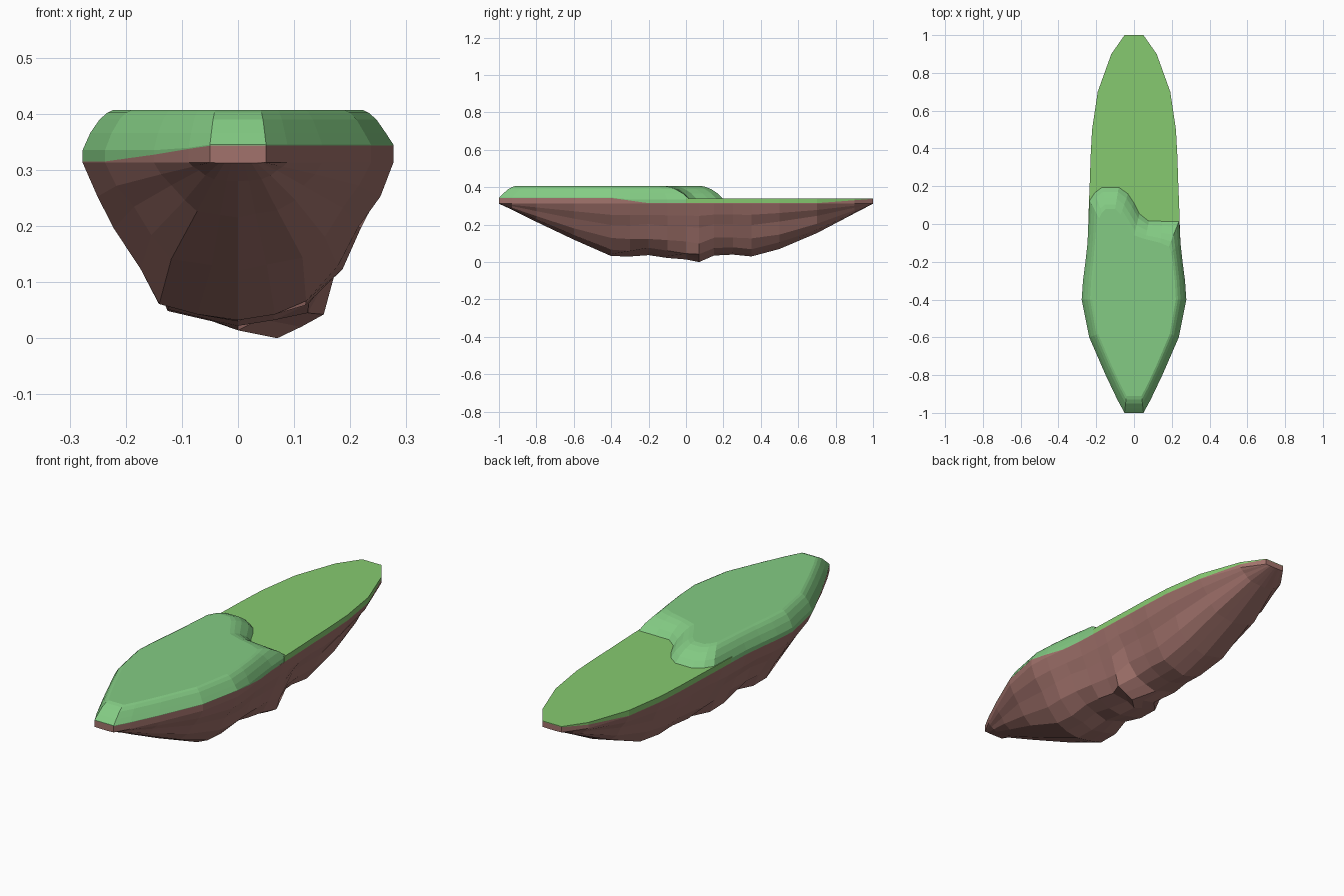
import bpy, bmesh, random

if "Cube" in bpy.data.objects:
    bpy.data.objects.remove(bpy.data.objects["Cube"])

random.seed(4)

# Stations along the island: y, half width, lowest rock height
STATIONS = [(-1, .05, .312), (-.93, .088, .28), (-.8, .15, .215), (-.6, .237, .12),
            (-.4, .277, .032), (-.3, .27, .03), (-.2, .257, .037), (-.1, .246, .022),
            (0, .242, .014), (.07, .24, 0), (.15, .237, .035), (.25, .233, .04),
            (.35, .23, .03), (.5, .222, .07), (.7, .192, .155), (.9, .12, .26), (1, .05, .312)]
# Half cross-section of the rock: width fraction, depth fraction
SECTION = [(1, 0), (.91, .22), (.79, .42), (.66, .69), (.48, .9), (.22, .97)]


def material(name, color):
    m = bpy.data.materials.new(name)
    m.diffuse_color = (*color, 1)
    m.use_nodes = True
    m.node_tree.nodes["Principled BSDF"].inputs["Base Color"].default_value = m.diffuse_color
    return m


def rim(y, side):
    """Height of the border between rock and grass."""
    start, end = (-.4, -.2) if side > 0 else (-1, -.65)
    if y > .7:
        return .315 + .023 * (y - .7) / .3
    t = min(max((y - start) / (end - start), 0), 1)
    return .343 - .028 * t


def loft(name, rings, mat, closed=True):
    """Skin a row of closed rings and cap both ends."""
    bm = bmesh.new()
    rows = [[bm.verts.new(p) for p in r] for r in rings]
    n = len(rows[0])
    for a, b in zip(rows, rows[1:]):
        for i in range(n):
            j = (i + 1) % n
            bm.faces.new((a[i], a[j], b[j], b[i]))
    bm.faces.new(rows[0])
    bm.faces.new(rows[-1])
    bmesh.ops.remove_doubles(bm, verts=bm.verts, dist=.0005)
    bmesh.ops.recalc_face_normals(bm, faces=bm.faces)
    me = bpy.data.meshes.new(name)
    bm.to_mesh(me)
    bm.free()
    ob = bpy.data.objects.new(name, me)
    bpy.context.collection.objects.link(ob)
    me.materials.append(mat)
    return ob


rock = material("rock", (.36, .17, .15))
grass = material("grass", (.23, .60, .23))
meadow = material("meadow", (.24, .59, .16))

# Rocky underside
rings = []
for y, w, k in STATIONS:
    shift = .07 if y == .07 else 0
    wobble = .014 if abs(y) < .6 else (.006 if abs(y) < .9 else 0)

    def point(side, fx, fz):
        a = wobble * fz
        x = side * w * fx + shift * fz ** 4 + random.uniform(-a, a)
        z = .313 + (k - .313) * fz + random.uniform(0, a)
        return (x, y, max(z, 0))

    left = [(-w, y, rim(y, -1))] + [point(-1, *s) for s in SECTION]
    right = [point(1, *s) for s in reversed(SECTION)] + [(w, y, rim(y, 1))]
    rings.append(left + [(shift, y, k)] + right)
rock_base = loft("rock_base", rings, rock)

# Low, flat grass at the back
rings = []
for y, w, k in STATIONS:
    if y >= 0:
        zl, zr = rim(y, -1), rim(y, 1)
        rings.append([(-w, y, zl), (w, y, zr), (w, y, .341), (-w, y, .341)])
loft("low_meadow", rings, meadow)

# Raised grass plateau: back edge as (base x, base y, top x, top y)
BACK = [(.24, .02, .185, -.12), (.15, .02, .14, -.10), (.08, .02, .06, -.08),
        (.03, .06, 0, -.06), (0, .12, -.04, 0), (-.03, .165, -.07, .05),
        (-.08, .2, -.10, .08), (-.17, .2, -.15, .08), (-.21, .17, -.17, .06),
        (-.237, .13, -.185, .03)]


def side_edge(side):
    pts = []
    for y, w, k in STATIONS:
        if y < -.05:
            ty = y + .09 * max(0, (-y - .5) / .5)
            if y > -.15 and side > 0:
                ty -= .05
            pts.append((side * w, y, side * w * .8, ty))
    return pts


edge = BACK + list(reversed(side_edge(-1))) + side_edge(1)
rings = [[(bx, by, rim(by, 1 if bx > 0 else -1)) for bx, by, tx, ty in edge],
         [(bx, by, max(.335, rim(by, 1 if bx > 0 else -1) + .002)) for bx, by, tx, ty in edge]]
for f, z in [(.25, .366), (.55, .39), (.8, .402), (1, .407)]:
    rings.append([(bx + (tx - bx) * f, by + (ty - by) * f, z) for bx, by, tx, ty in edge])
loft("raised_plateau", rings, grass)
